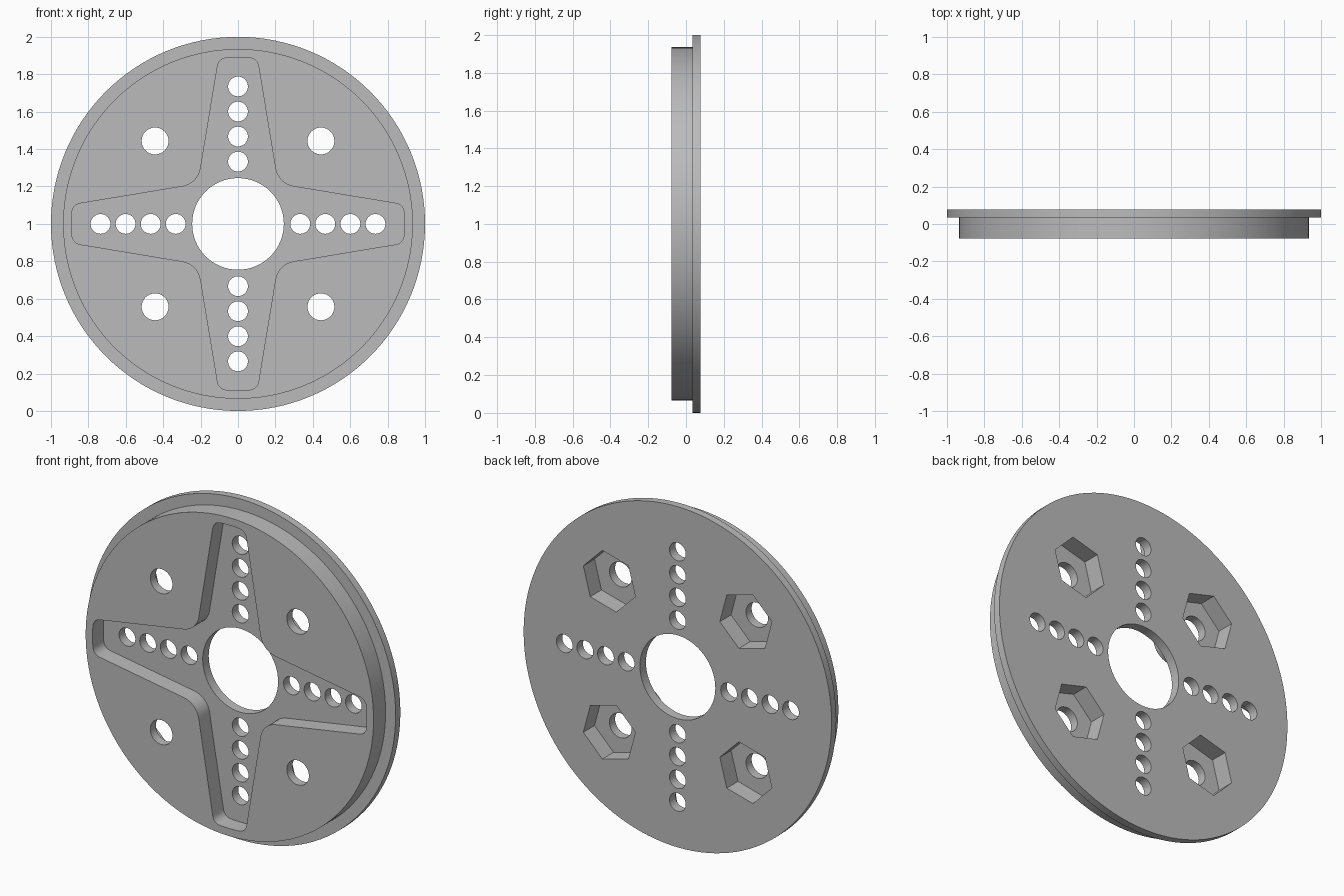
import bpy, bmesh
from math import pi, cos, sin, tan, radians
from mathutils import Vector, Matrix

if "Cube" in bpy.data.objects:
    bpy.data.objects.remove(bpy.data.objects["Cube"])

FRONT, STEP, BACK = -0.078, 0.034, 0.078
CROSS_FLOOR, HEX_FLOOR = 0.022, -0.026
OUT = 0.1          # overshoot of the cutters

grey = bpy.data.materials.new("plain grey")
grey.use_nodes = True
grey.diffuse_color = (0.5, 0.5, 0.5, 1)
grey.node_tree.nodes["Principled BSDF"].inputs["Base Color"].default_value = (0.5, 0.5, 0.5, 1)


def polar(r, a):
    return Vector((r * cos(a), r * sin(a)))


def circle(r, n, centre=(0, 0), start=0.0):
    return [Vector(centre) + polar(r, start + 2 * pi * i / n) for i in range(n)]


def stack(bm, layers):
    """Closed solid through outlines placed at successive y positions."""
    rings = [[bm.verts.new((p.x, y, p.y + 1)) for p in pts] for pts, y in layers]
    for a, b in zip(rings, rings[1:]):
        n = len(a)
        for i in range(n):
            j = (i + 1) % n
            bm.faces.new((a[i], a[j], b[j], b[i]))
    bm.faces.new(rings[0])
    bm.faces.new(rings[-1])


def make(name, solids):
    bm = bmesh.new()
    for layers in solids:
        stack(bm, layers)
    bmesh.ops.recalc_face_normals(bm, faces=bm.faces)
    mesh = bpy.data.meshes.new(name)
    bm.to_mesh(mesh)
    bm.free()
    mesh.materials.append(grey)
    obj = bpy.data.objects.new(name, mesh)
    bpy.context.collection.objects.link(obj)
    return obj


def rounded(corners, steps=8):
    """Polygon outline with each (point, radius) corner filleted."""
    pts = []
    for i, (p, r) in enumerate(corners):
        if r == 0:
            pts.append(p)
            continue
        u = (corners[i - 1][0] - p).normalized()
        v = (corners[(i + 1) % len(corners)][0] - p).normalized()
        half = u.angle(v) / 2
        centre = p + (u + v).normalized() * (r / sin(half))
        a = p + u * (r / tan(half)) - centre
        b = p + v * (r / tan(half)) - centre
        turn = a.angle(b)
        for k in range(steps + 1):
            t = k / steps
            pts.append(centre + (a * sin((1 - t) * turn) + b * sin(t * turn)) / sin(turn))
    return pts


# Stepped disc: hub in front, wider flange behind
disc = make("wheel_disc", [[(circle(0.935, 128), FRONT), (circle(0.935, 128), STEP),
                            (circle(1.0, 128), STEP), (circle(1.0, 128), BACK)]])

# Cross-shaped recess with four tapered arms
arm = [((0.214, 0.214), 0.118), ((0.103, 0.884), 0.05), ((0.045, 0.889), 0),
       ((0, 0.89), 0), ((-0.045, 0.889), 0), ((-0.103, 0.884), 0.05)]
corners = [(Matrix.Rotation(k * pi / 2, 2) @ Vector(p), r) for k in range(4) for p, r in arm]
cross = make("cross_cutter", [[(rounded(corners), FRONT - OUT), (rounded(corners), CROSS_FLOOR)]])

# Hexagonal nut pockets in the back
diagonals = [radians(45 + 90 * k) for k in range(4)]
bolt = 0.627
hexes = make("hex_cutter", [[(h, HEX_FLOOR), (h, BACK + OUT)] for h in
                            (circle(0.175, 6, polar(bolt, a), a + pi / 2) for a in diagonals)])

# Through holes: bore, bolt holes and a row along every arm
holes = [circle(0.245, 64)]
holes += [circle(0.072, 32, polar(bolt, a)) for a in diagonals]
holes += [circle(0.053, 32, polar(0.333 + 0.134 * i, k * pi / 2))
          for k in range(4) for i in range(4)]
through = make("hole_cutter", [[(h, FRONT - OUT), (h, BACK + OUT)] for h in holes])

bpy.context.view_layer.objects.active = disc
disc.select_set(True)
for cutter in (cross, hexes, through):
    cutter.hide_render = True
    mod = disc.modifiers.new(cutter.name, "BOOLEAN")
    mod.operation = "DIFFERENCE"
    mod.solver = "EXACT"
    mod.object = cutter
    bpy.ops.object.modifier_apply(modifier=mod.name)
    bpy.data.objects.remove(cutter)

bpy.ops.object.shade_smooth_by_angle(angle=radians(30))
